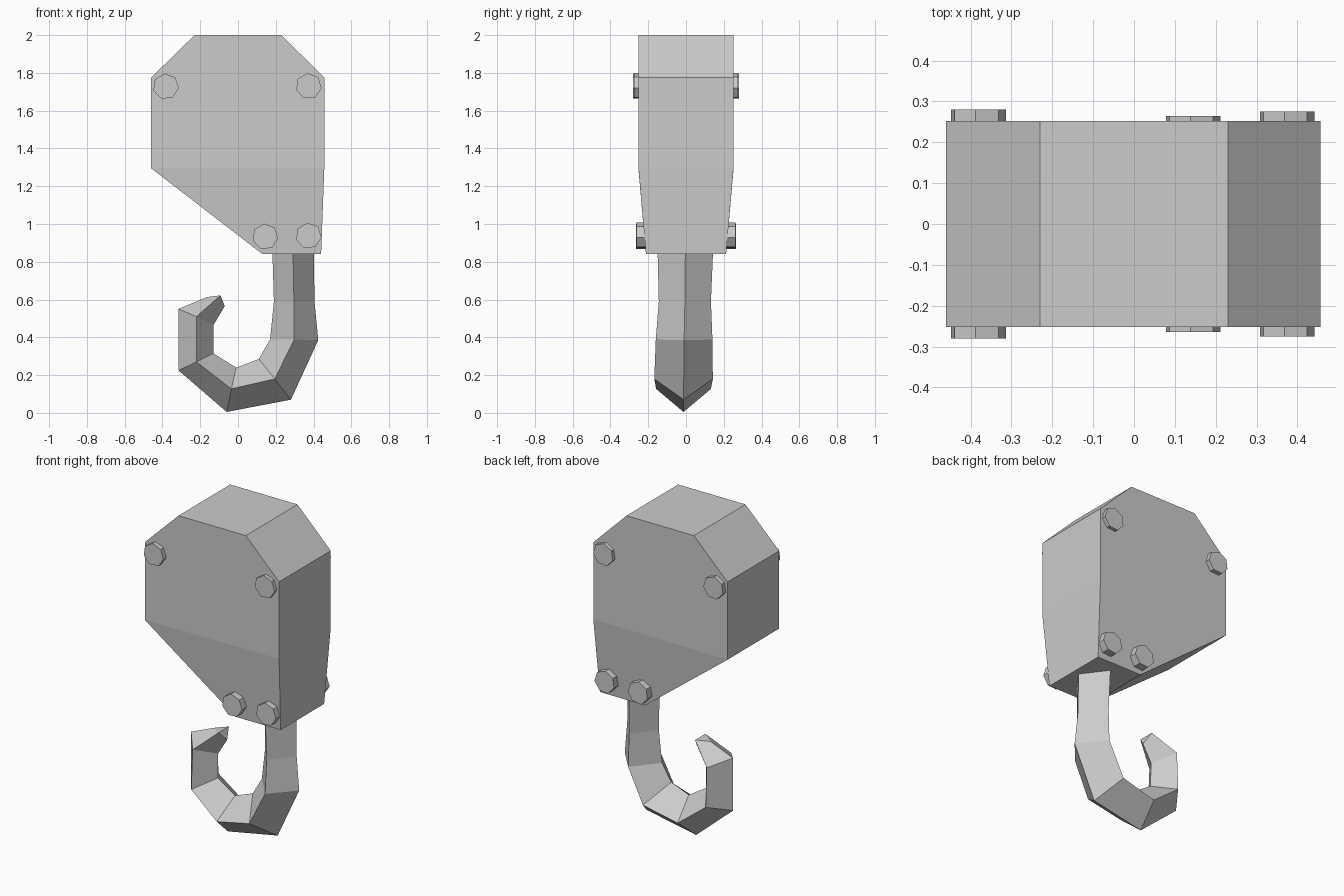
import bpy, bmesh, math

if "Cube" in bpy.data.objects:
    bpy.data.objects.remove(bpy.data.objects["Cube"])


def finish(name, bm):
    bmesh.ops.recalc_face_normals(bm, faces=bm.faces)
    me = bpy.data.meshes.new(name)
    bm.to_mesh(me)
    bm.free()
    ob = bpy.data.objects.new(name, me)
    bpy.context.collection.objects.link(ob)
    return ob


# Pulley block: profile (x, z, half depth), lower part tapers
def make_block():
    prof = [(-0.46, 1.295, .252), (-0.46, 1.775, .252), (-0.23, 2.0, .252),
            (0.23, 2.0, .252), (0.457, 1.775, .252), (0.457, 1.3, .252),
            (0.44, 0.84, .212), (0.13, 0.84, .212)]
    bm = bmesh.new()
    front = [bm.verts.new((x, -d, z)) for x, z, d in prof]
    back = [bm.verts.new((x, d, z)) for x, z, d in prof]
    for side in (front, back):
        bm.faces.new(side[:6])
        bm.faces.new([side[0], side[5], side[6], side[7]])
    n = len(prof)
    for i in range(n):
        j = (i + 1) % n
        bm.faces.new([front[i], front[j], back[j], back[i]])
    finish("block_housing", bm)


# Seven-sided bolt heads on both faces
def make_bolt(name, x, z, y0, y1):
    bm = bmesh.new()
    rings = []
    for y in (y0, y1):
        rings.append([bm.verts.new((x + 0.069 * math.cos(a), y, z + 0.069 * math.sin(a)))
                      for a in (math.radians(95) + i * math.tau / 7 for i in range(7))])
    for r in rings:
        bm.faces.new(r)
    for i in range(7):
        j = (i + 1) % 7
        bm.faces.new([rings[0][i], rings[0][j], rings[1][j], rings[1][i]])
    finish(name, bm)


# Hook: diamond sections (inner x,z / middle x,z / outer x,z / half width / y centre)
def make_hook():
    sections = [
        (0.18, 0.92, 0.29, 0.92, 0.40, 0.92, .149, -.003),
        (0.19, 0.59, 0.296, 0.59, 0.405, 0.59, .138, -.006),
        (0.17, 0.39, 0.297, 0.388, 0.425, 0.385, .150, -.010),
        (0.11, 0.285, 0.195, 0.18, 0.28, 0.07, .155, -.013),
        (-0.01, 0.24, -0.035, 0.127, -0.06, 0.005, .145, -.013),
        (-0.13, 0.315, -0.22, 0.27, -0.315, 0.225, .132, -.010),
        (-0.13, 0.465, -0.22, 0.51, -0.315, 0.55, .120, -.008),
        (-0.07, 0.565, -0.093, 0.622, -0.165, 0.613, .050, -.006),
    ]
    bm = bmesh.new()
    rings = []
    for ix, iz, mx, mz, ox, oz, h, c in sections:
        rings.append([bm.verts.new(p) for p in
                      ((ix, c, iz), (mx, c - h, mz), (ox, c, oz), (mx, c + h, mz))])
    for a, b in zip(rings, rings[1:]):
        for i in range(4):
            j = (i + 1) % 4
            bm.faces.new([a[i], a[j], b[j], b[i]])
    bm.faces.new(rings[0])
    tip = rings[-1]
    bm.faces.new([tip[0], tip[1], tip[3]])
    bm.faces.new([tip[1], tip[2], tip[3]])
    finish("hook", bm)


make_block()
make_hook()
bolts = [(-0.382, 1.728, .23, .28), (0.374, 1.73, .23, .275),
         (0.144, 0.933, .19, .265), (0.374, 0.938, .19, .262)]
for k, (x, z, y0, y1) in enumerate(bolts, 1):
    for label, s in (("front", -1), ("back", 1)):
        make_bolt(f"bolt_{label}_{k}", x, z, s * y0, s * y1)
